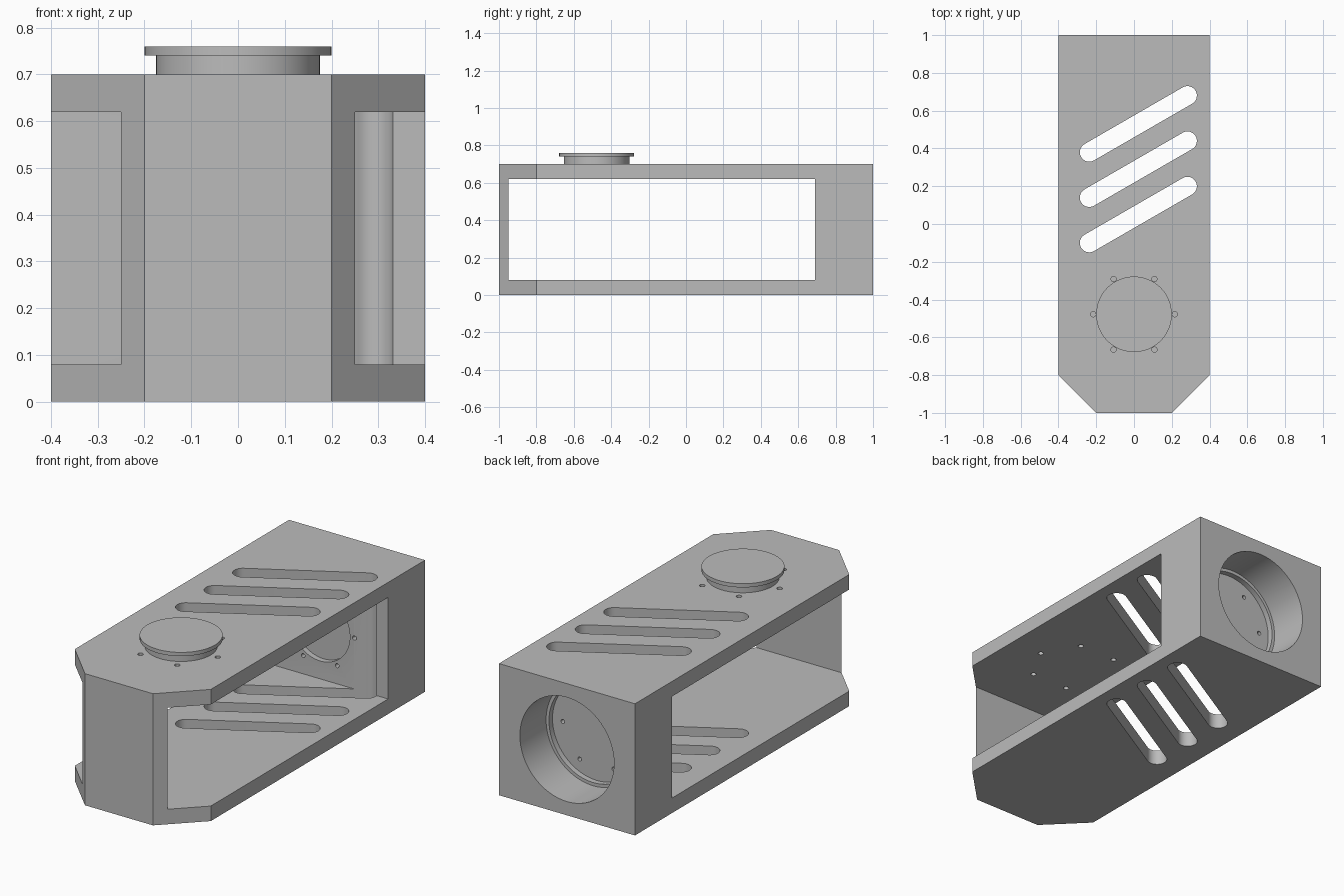
import bpy, bmesh, math
from mathutils import Matrix, Vector

cube = bpy.data.objects.get("Cube")
if cube:
    bpy.data.objects.remove(cube, do_unlink=True)

grey = bpy.data.materials.new("plain_grey")
grey.use_nodes = True
grey.diffuse_color = (0.5, 0.5, 0.5, 1)
grey.node_tree.nodes["Principled BSDF"].inputs["Base Color"].default_value = (0.5, 0.5, 0.5, 1)


def finish(name, bm):
    bmesh.ops.recalc_face_normals(bm, faces=bm.faces[:])
    mesh = bpy.data.meshes.new(name)
    bm.to_mesh(mesh)
    bm.free()
    mesh.materials.append(grey)
    obj = bpy.data.objects.new(name, mesh)
    bpy.context.collection.objects.link(obj)
    return obj


def prism(name, outline, z0, z1):
    bm = bmesh.new()
    face = bm.faces.new([bm.verts.new((x, y, z0)) for x, y in outline])
    top = bmesh.ops.extrude_face_region(bm, geom=[face])["geom"]
    bmesh.ops.translate(bm, vec=(0, 0, z1 - z0),
                        verts=[v for v in top if isinstance(v, bmesh.types.BMVert)])
    return finish(name, bm)


def cylinder(name, radius, start, end, sides=64):
    start, end = Vector(start), Vector(end)
    axis = end - start
    turn = axis.to_track_quat('Z', 'Y').to_matrix().to_4x4()
    bm = bmesh.new()
    bmesh.ops.create_cone(bm, cap_ends=True, segments=sides, radius1=radius,
                          radius2=radius, depth=axis.length,
                          matrix=Matrix.Translation((start + end) / 2) @ turn)
    return finish(name, bm)


def activate(obj):
    bpy.ops.object.select_all(action='DESELECT')
    obj.select_set(True)
    bpy.context.view_layer.objects.active = obj


def cut(target, cutter):
    cutter.hide_render = True
    mod = target.modifiers.new("cut", 'BOOLEAN')
    mod.operation = 'DIFFERENCE'
    mod.solver = 'EXACT'
    mod.object = cutter
    activate(target)
    bpy.ops.object.modifier_apply(modifier=mod.name)
    bpy.data.objects.remove(cutter, do_unlink=True)


# Housing block with chamfered front corners
housing = prism("housing", [(-0.4, 1), (-0.4, -0.8), (-0.2, -1),
                            (0.2, -1), (0.4, -0.8), (0.4, 1)], 0, 0.7)

# Side-to-side opening
cut(housing, prism("opening_cutter", [(-0.6, -0.95), (0.6, -0.95),
                                      (0.6, 0.69), (-0.6, 0.69)], 0.08, 0.62))

# Slanted vent slots through both plates
slant = math.radians(30)
for centre_y in (0.05, 0.29, 0.53):
    outline = []
    for side in (1, -1):
        for i in range(17):
            a = slant - math.pi / 2 + math.pi * i / 16 + (0 if side > 0 else math.pi)
            outline.append((0.023 + side * 0.3 * math.cos(slant) + 0.05 * math.cos(a),
                            centre_y + side * 0.3 * math.sin(slant) + 0.05 * math.sin(a)))
    cut(housing, prism("slot_cutter", outline, -0.1, 0.8))

# Stepped round recess in the back, shallow pocket on the inner wall
for radius, y0, y1 in ((0.277, 0.78, 1.1), (0.26, 0.75, 1.05), (0.175, 0.6, 0.72)):
    cut(housing, cylinder("recess_cutter", radius, (0, y0, 0.35), (0, y1, 0.35)))

# Screw holes around the recess and around the cap
for i in range(6):
    c, s = math.cos(i * math.pi / 3), math.sin(i * math.pi / 3)
    x, z = 0.2 * c, 0.35 + 0.2 * s
    cut(housing, cylinder("wall_hole_cutter", 0.011, (x, 0.65, z), (x, 0.85, z), 16))
    x, y = 0.216 * c, -0.478 + 0.216 * s
    cut(housing, cylinder("top_hole_cutter", 0.014, (x, y, 0.5), (x, y, 0.8), 16))

# Round cap on top
cap_neck = cylinder("cap_neck", 0.175, (0, -0.478, 0.69), (0, -0.478, 0.745))
cap_disc = cylinder("cap_disc", 0.2, (0, -0.478, 0.74), (0, -0.478, 0.76))

for obj in (housing, cap_neck, cap_disc):
    activate(obj)
    bpy.ops.object.shade_smooth_by_angle(angle=math.radians(30))
